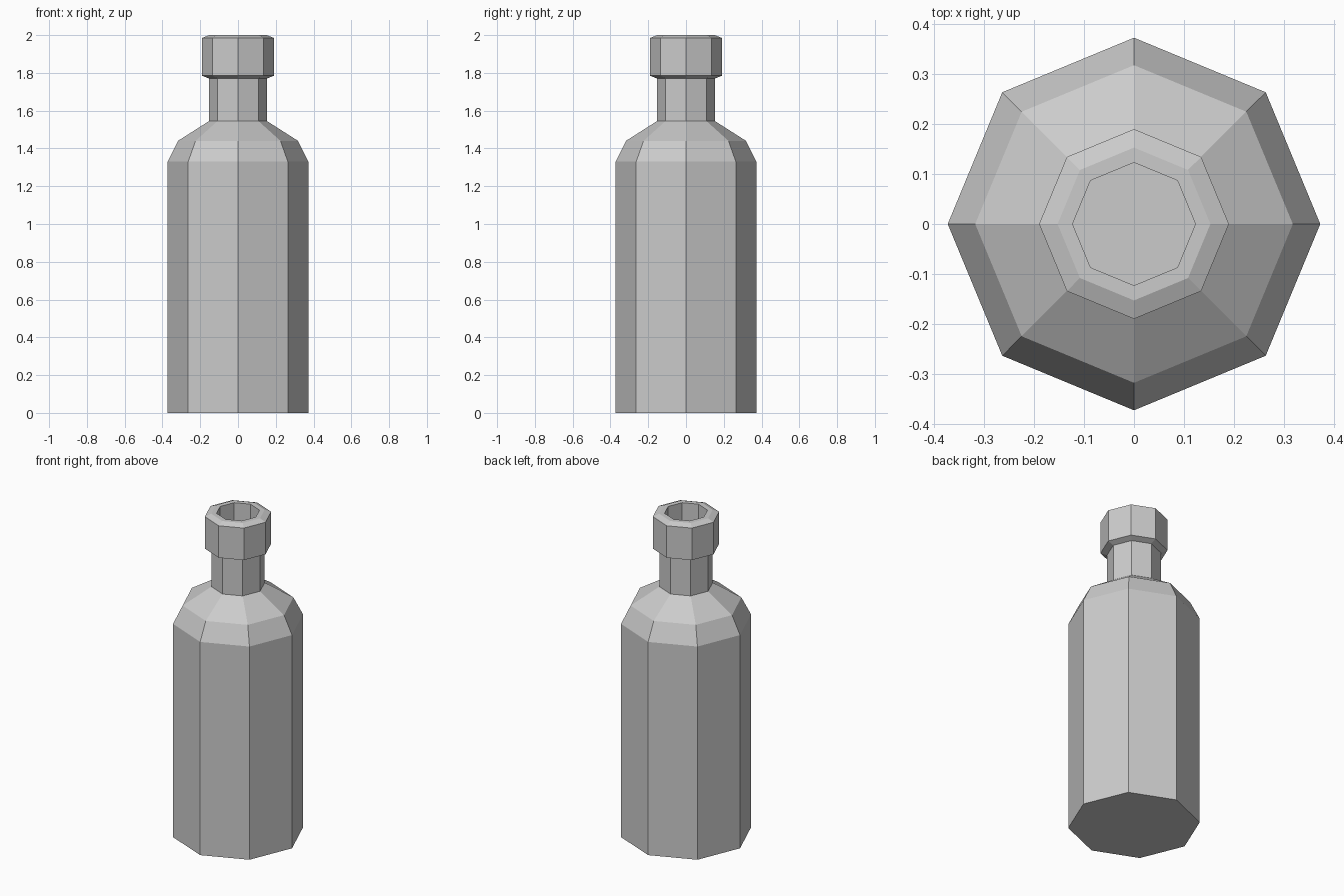
import bpy
import bmesh
from math import cos, sin, tau

SIDES = 8

cube = bpy.data.objects.get("Cube")
if cube:
    bpy.data.objects.remove(cube, do_unlink=True)

grey = bpy.data.materials.new("plain grey")
grey.use_nodes = True
colour = (0.6, 0.6, 0.6, 1)
grey.diffuse_color = colour
grey.node_tree.nodes["Principled BSDF"].inputs["Base Color"].default_value = colour


def lathe(name, profile, close_start=False, close_end=False):
    """Turn a (radius, height) profile into a flat-sided ring of faces."""
    bm = bmesh.new()
    rings = [[bm.verts.new((r * cos(tau * k / SIDES), r * sin(tau * k / SIDES), z))
              for k in range(SIDES)] for r, z in profile]
    for low, high in zip(rings, rings[1:]):
        for k in range(SIDES):
            n = (k + 1) % SIDES
            bm.faces.new((low[k], low[n], high[n], high[k]))
    if close_start:
        bm.faces.new(rings[0][::-1])
    if close_end:
        bm.faces.new(rings[-1])
    mesh = bpy.data.meshes.new(name)
    bm.to_mesh(mesh)
    bm.free()
    mesh.materials.append(grey)
    obj = bpy.data.objects.new(name, mesh)
    bpy.context.collection.objects.link(obj)
    return obj


# Body with a two-step shoulder
lathe("bottle_body", [(0.373, 0), (0.373, 1.33), (0.318, 1.44), (0.153, 1.545)],
      close_start=True)

# Straight neck
lathe("neck", [(0.153, 1.545), (0.153, 1.77)])

# Bevelled collar, flat rim and the bore running down inside the neck
lathe("collar_and_bore", [(0.153, 1.77), (0.19, 1.785), (0.19, 1.985), (0.153, 2.0),
                          (0.123, 2.0), (0.123, 1.545)], close_end=True)
